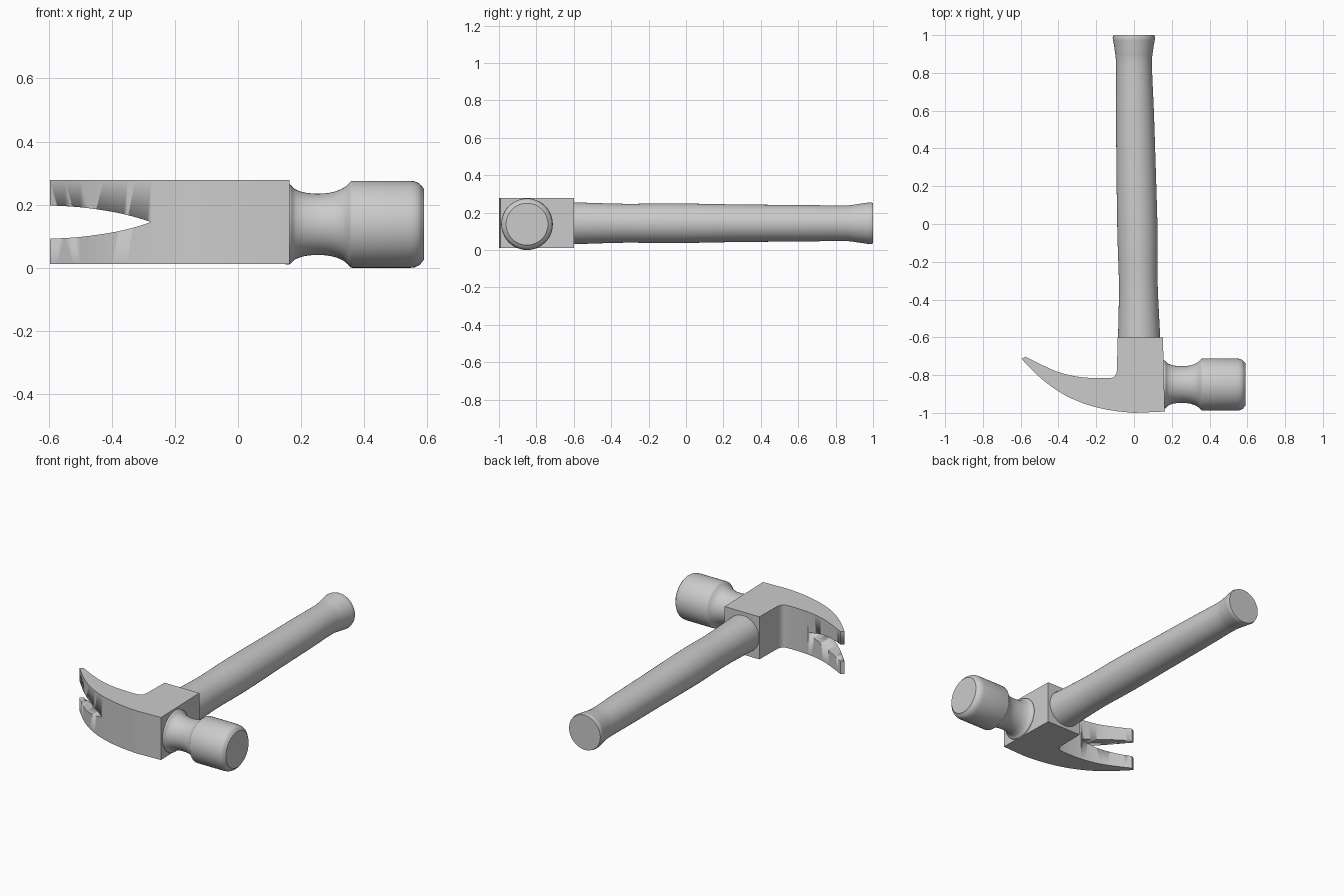
import bpy, bmesh, math
from mathutils import Vector

if "Cube" in bpy.data.objects:
    bpy.data.objects.remove(bpy.data.objects["Cube"])

CZ = 0.145  # mid height of the hammer


def smooth(pts, n=4):
    """Catmull-Rom samples through the control points."""
    p = [Vector(q) for q in pts]
    p = [2 * p[0] - p[1]] + p + [2 * p[-1] - p[-2]]
    out = []
    for a, b, c, d in zip(p, p[1:], p[2:], p[3:]):
        for i in range(n):
            t = i / n
            out.append(0.5 * (2 * b + (c - a) * t + (2 * a - 5 * b + 4 * c - d) * t * t
                              + (3 * b - a - 3 * c + d) * t ** 3))
    return out + [p[-2]]


def finish(name, bm, angle=35):
    bmesh.ops.recalc_face_normals(bm, faces=bm.faces)
    me = bpy.data.meshes.new(name)
    bm.to_mesh(me)
    bm.free()
    ob = bpy.data.objects.new(name, me)
    bpy.context.collection.objects.link(ob)
    select(ob)
    bpy.ops.object.shade_smooth_by_angle(angle=math.radians(angle))
    return ob


def select(ob):
    bpy.ops.object.select_all(action='DESELECT')
    ob.select_set(True)
    bpy.context.view_layer.objects.active = ob


def prism(name, pts, depth):
    """Extrude a closed outline of 3D points along depth."""
    bm = bmesh.new()
    face = bm.faces.new([bm.verts.new(p) for p in pts])
    ext = bmesh.ops.extrude_face_region(bm, geom=[face])
    bmesh.ops.translate(bm, vec=depth,
                        verts=[v for v in ext['geom'] if isinstance(v, bmesh.types.BMVert)])
    return finish(name, bm)


def loft(name, rings):
    """Skin a list of point rings and cap both ends."""
    bm = bmesh.new()
    loops = [[bm.verts.new(p) for p in r] for r in rings]
    n = len(loops[0])
    for a, b in zip(loops, loops[1:]):
        for i in range(n):
            j = (i + 1) % n
            bm.faces.new((a[i], a[j], b[j], b[i]))
    bm.faces.new(loops[0])
    bm.faces.new(loops[-1])
    return finish(name, bm)


ANGLES = [2 * math.pi * i / 48 for i in range(48)]

# Head block with the curved claw, as one outline seen from the top
outer = smooth([(-0.595, -0.715), (-0.5, -0.81), (-0.4, -0.886), (-0.3, -0.937),
                (-0.2, -0.97), (-0.1, -0.99), (0.0, -1.0)])
inner = smooth([(-0.09, -0.775), (-0.098, -0.80), (-0.12, -0.814), (-0.2, -0.816),
                (-0.3, -0.808), (-0.4, -0.784), (-0.5, -0.74), (-0.575, -0.702)])
outline = outer + [Vector(p) for p in ((0.163, -0.993), (0.153, -0.6), (-0.087, -0.6))] + inner
head = prism("head_and_claw", [(p.x, p.y, 0.012) for p in outline], (0, 0, 0.266))

# Nail slot cut through the claw
half = smooth([(-0.7, 0.057), (-0.6, 0.053), (-0.5, 0.047), (-0.4, 0.033),
               (-0.33, 0.017), (-0.275, 0.0)])
slot = [(p.x, -1.2, CZ + p.y) for p in half] + [(p.x, -1.2, CZ - p.y) for p in half[-2::-1]]
cutter = prism("slot_cutter", slot, (0, 0.8, 0))
cutter.hide_render = True
mod = head.modifiers.new("slot", 'BOOLEAN')
mod.operation = 'DIFFERENCE'
mod.solver = 'EXACT'
mod.object = cutter
select(head)
bpy.ops.object.modifier_apply(modifier=mod.name)
bpy.data.objects.remove(cutter)

# Neck and striking face turned around the x axis
neck = smooth([(0.15, 0.127), (0.165, 0.126), (0.18, 0.112), (0.21, 0.101), (0.255, 0.097),
               (0.30, 0.102), (0.335, 0.116), (0.358, 0.137)])
poll = [Vector((0.362, 0.138)), Vector((0.545, 0.138))]
rim = smooth([(0.56, 0.136), (0.575, 0.129), (0.586, 0.116)], 3)
loft("striking_face",
     [[(p.x, -0.85 + p.y * math.cos(a), 0.138 + p.y * math.sin(a)) for a in ANGLES]
      for p in neck + poll + rim + [Vector((0.59, 0.112))]])

# Handle: (y, left x, right x, half height) stations with elliptical sections
stations = [(-0.62, -0.085, 0.140, 0.113), (-0.45, -0.081, 0.131, 0.107),
            (-0.3, -0.080, 0.125, 0.104), (-0.05, -0.088, 0.125, 0.106),
            (0.3, -0.093, 0.115, 0.100), (0.6, -0.095, 0.105, 0.098),
            (0.84, -0.095, 0.095, 0.095), (0.92, -0.102, 0.101, 0.103),
            (0.985, -0.113, 0.112, 0.112)]
rings = []
for y, x0, x1, h in [tuple(v) for v in smooth(stations, 5)] + [(1.0, -0.108, 0.108, 0.108)]:
    rings.append([((x0 + x1) / 2 + (x1 - x0) / 2 * math.cos(a), y, CZ - 0.002 + h * math.sin(a))
                  for a in ANGLES])
loft("handle", rings)
